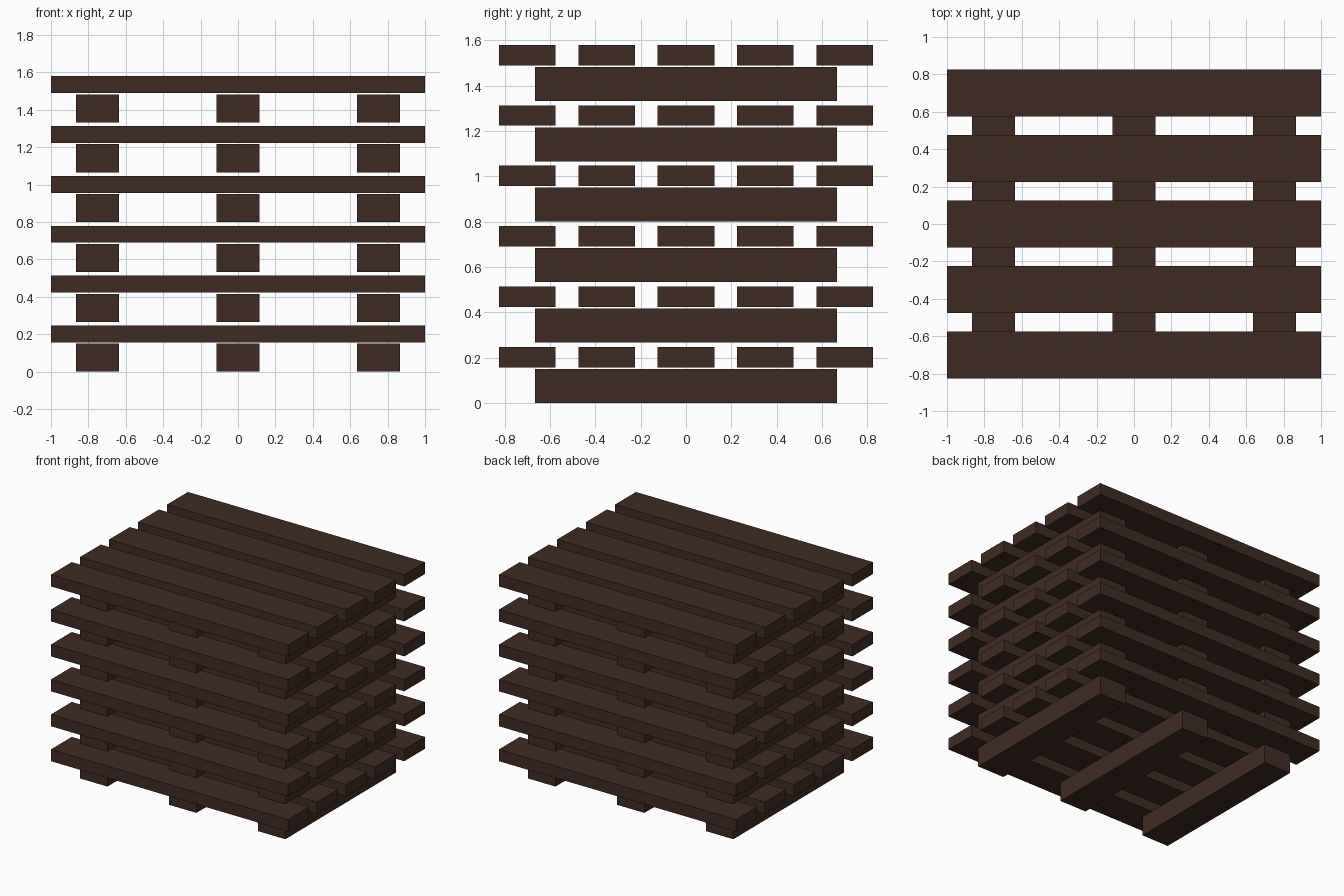
import bpy

if "Cube" in bpy.data.objects:
    bpy.data.objects.remove(bpy.data.objects["Cube"])

# Flat dark brown timber colour
wood = bpy.data.materials.new("dark_brown_wood")
wood.diffuse_color = (0.051, 0.024, 0.017, 1.0)
wood.use_nodes = True
wood.node_tree.nodes["Principled BSDF"].inputs["Base Color"].default_value = wood.diffuse_color

LAYERS, PITCH = 6, 0.2665


def board(name, center, size):
    bpy.ops.mesh.primitive_cube_add(size=1, location=center)
    ob = bpy.context.object
    ob.name = name
    ob.scale = size
    bpy.ops.object.transform_apply(location=False, rotation=False, scale=True)
    ob.data.materials.append(wood)


for layer in range(LAYERS):
    z = layer * PITCH
    # Three bearers running front to back
    for i in range(3):
        board(f"bearer_{layer + 1}_{i + 1}",
              ((i - 1) * 0.75, 0, z + 0.075), (0.23, 1.33, 0.15))
    # Five deck planks running side to side, just above the bearers
    for i in range(5):
        board(f"deck_plank_{layer + 1}_{i + 1}",
              (0, (i - 2) * 0.35, z + 0.202), (2.0, 0.25, 0.09))
